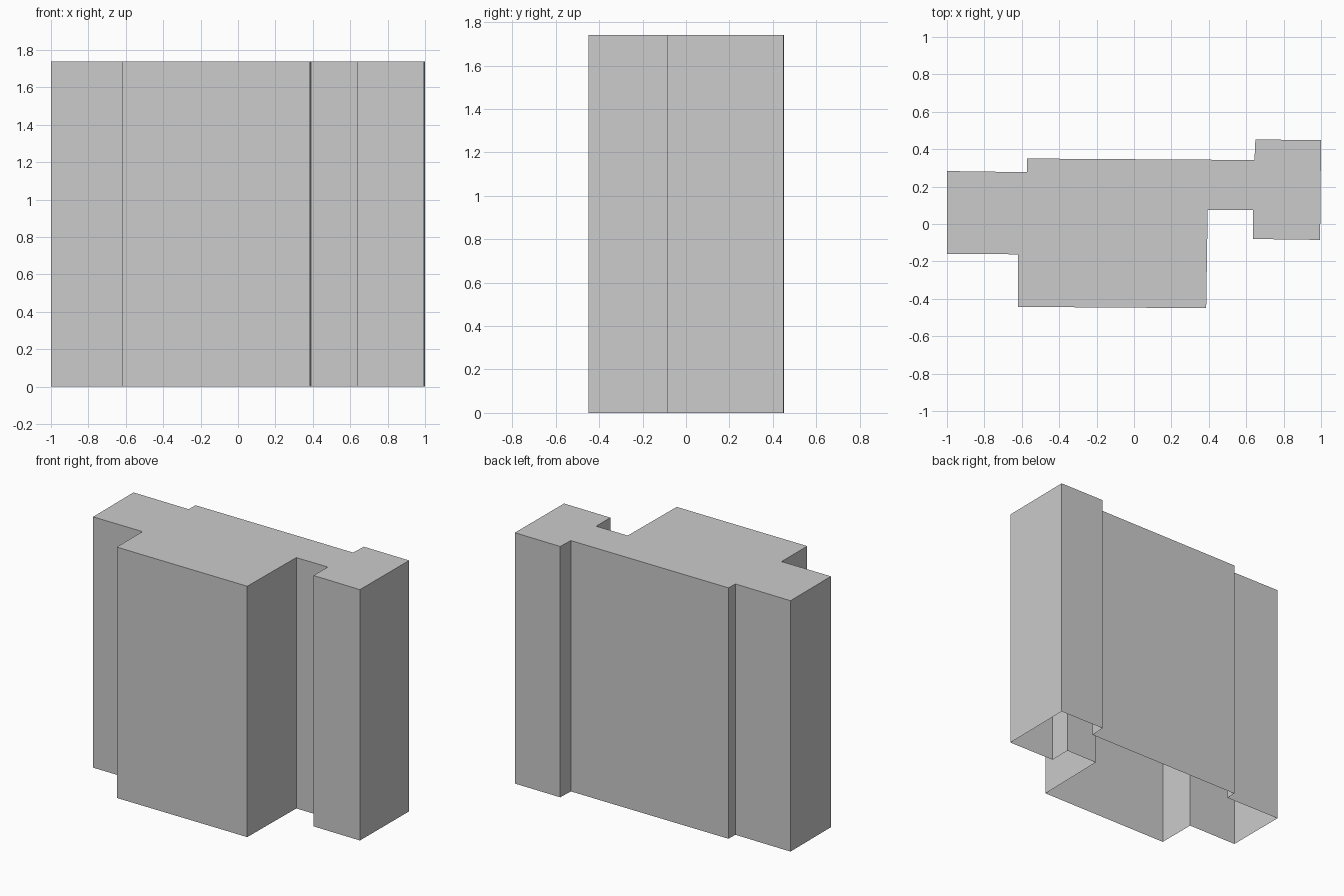
import bpy
import bmesh

if "Cube" in bpy.data.objects:
    bpy.data.objects.remove(bpy.data.objects["Cube"])

HEIGHT = 1.74

# Footprint of the building, counter-clockwise seen from above
FOOTPRINT = [
    (-1.0, -0.16), (-0.62, -0.162), (-0.62, -0.443),    # left wing, front
    (0.386, -0.45), (0.394, 0.076), (0.637, 0.075),     # main block and recess
    (0.636, -0.08), (0.995, -0.085),                    # right wing, front
    (1.0, 0.448), (0.649, 0.452), (0.644, 0.342),       # right wing, back
    (-0.571, 0.35), (-0.573, 0.277), (-1.0, 0.283),     # long back wall
]


def extrude_shell(name, outline, height):
    """Walls and a flat roof over an outline, open underneath."""
    bm = bmesh.new()
    low = [bm.verts.new((x, y, 0)) for x, y in outline]
    high = [bm.verts.new((x, y, height)) for x, y in outline]
    for i in range(len(outline)):
        j = (i + 1) % len(outline)
        bm.faces.new((low[i], low[j], high[j], high[i]))
    bm.faces.new(high)
    mesh = bpy.data.meshes.new(name)
    bm.to_mesh(mesh)
    bm.free()
    obj = bpy.data.objects.new(name, mesh)
    bpy.context.collection.objects.link(obj)
    return obj


# Walls and roof in one shell
extrude_shell("building_shell", FOOTPRINT, HEIGHT)
